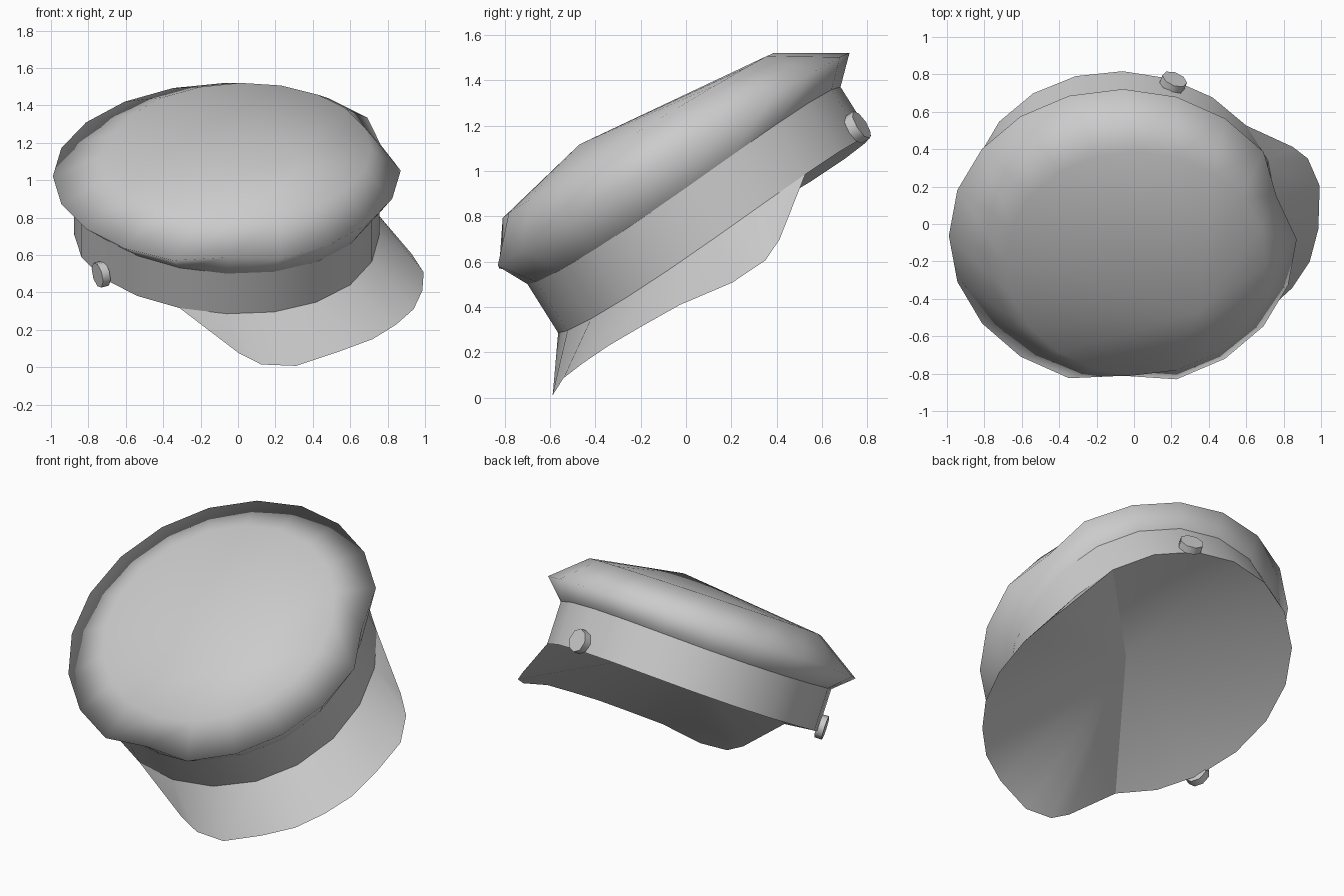
import bpy
import bmesh
from math import sin, cos, pi, radians
from mathutils import Matrix, Vector

cube = bpy.data.objects.get("Cube")
if cube:
    bpy.data.objects.remove(cube, do_unlink=True)

SIDES = 20
RADIUS = 0.816      # band radius
BAND_TOP = 0.254    # band height
SAG = 0.022         # saddle bend of the band
HOLLOW = (0, -0.10, 0.237)   # deepest point of the hollow underside

# The cap is built upright with the visor toward -y, then turned and tilted
POSE = (Matrix.Translation((-0.06, 0.13, 0.715))
        @ Matrix.Rotation(radians(32.2), 4, 'X')
        @ Matrix.Rotation(radians(54), 4, 'Z'))

grey = bpy.data.materials.new("light_grey")
grey.use_nodes = True
COLOUR = (0.6, 0.6, 0.6, 1)
grey.diffuse_color = COLOUR
grey.node_tree.nodes["Principled BSDF"].inputs["Base Color"].default_value = COLOUR


def finish(name, bm, angle=None):
    """Turn a bmesh into a posed object; angle None means smooth all over."""
    mesh = bpy.data.meshes.new(name)
    bm.to_mesh(mesh)
    bm.free()
    mesh.materials.append(grey)
    mesh.transform(POSE)
    obj = bpy.data.objects.new(name, mesh)
    bpy.context.collection.objects.link(obj)
    bpy.ops.object.select_all(action='DESELECT')
    obj.select_set(True)
    bpy.context.view_layer.objects.active = obj
    if angle is None:
        bpy.ops.object.shade_smooth()
    else:
        bpy.ops.object.shade_smooth_by_angle(angle=radians(angle))


def corner(i, radius, height, lean=0.0, forward=0.0, sag=0.0):
    """Corner i of a ring, counted from the middle of the visor."""
    a = 2 * pi * i / SIDES
    return Vector((radius * sin(a), -radius * cos(a) - forward,
                   height + lean * cos(a) - sag * cos(2 * a)))


def ring(bm, *shape, **extra):
    return [bm.verts.new(corner(i, *shape, **extra)) for i in range(SIDES)]


def bridge(bm, low, high):
    for i in range(SIDES):
        j = (i + 1) % SIDES
        bm.faces.new((low[i], low[j], high[j], high[i]))


# Band
bm = bmesh.new()
bottom = ring(bm, RADIUS, 0, sag=SAG)
top = ring(bm, RADIUS, BAND_TOP, sag=SAG)
bridge(bm, bottom, top)
finish("band", bm, 30)

# Hollow underside behind the visor
bm = bmesh.new()
bottom = ring(bm, RADIUS, 0, sag=SAG)
centre = bm.verts.new(HOLLOW)
for i in range(4, SIDES - 4):
    bm.faces.new((bottom[i + 1], bottom[i], centre))
finish("lining", bm)

# Crown: flares out from the band, folds in and rises to a peak near the visor
bm = bmesh.new()
seam = ring(bm, RADIUS, BAND_TOP, sag=SAG)
rim = ring(bm, 0.93, 0.38, lean=0.022)
for i in (3, -3):                               # pinches beside the visor
    rim[i].co.xy *= 0.93
upper = ring(bm, 0.70, 0.555, lean=0.018, forward=0.09)
bridge(bm, seam, rim)
bridge(bm, rim, upper)
peak = bm.verts.new((0, -0.5, 0.66))
for i in range(SIDES):
    bm.faces.new((upper[i], upper[(i + 1) % SIDES], peak))
finish("crown", bm)

# Visor: half outline as (sideways, forward, height), mirrored across the middle
half = [(0.186, 1.10, -0.165), (0.375, 1.02, -0.175), (0.58, 0.88, -0.215),
        (0.685, 0.725, -0.21), (0.72, 0.60, -0.165)]
end = corner(4, RADIUS, 0, sag=SAG)
half.append((end.x, -end.y, end.z))
outline = ([(-x, -f, z) for x, f, z in reversed(half)] + [(0, -1.12, -0.16)]
           + [(x, -f, z) for x, f, z in half])
bm = bmesh.new()
edge = [bm.verts.new(p) for p in outline]
n = len(half)
arc = [bm.verts.new(corner(round(i * 4 / n), RADIUS, 0, sag=SAG))
       for i in range(-n, n + 1)]               # snapped to the band corners
for i in range(2 * n):
    bm.faces.new((edge[i], edge[i + 1], arc[i + 1], arc[i]))
bmesh.ops.remove_doubles(bm, verts=bm.verts, dist=0.001)
finish("visor", bm, 40)

# Visor underside, running up into the hollow
bm = bmesh.new()
edge = [bm.verts.new(p) for p in outline]
centre = bm.verts.new(HOLLOW)
for i in range(2 * n):
    bm.faces.new((edge[i + 1], edge[i], centre))
finish("visor_underside", bm)

# Side buttons above the visor ends: position angle, facing angle, height
for name, at, facing, height in (("right_button", -108, -118, 0.05),
                                 ("left_button", 107, 107, 0.07)):
    spot = Vector((sin(radians(at)), -cos(radians(at)), 0)) * 0.83
    spot.z = height
    out = Vector((sin(radians(facing)), -cos(radians(facing)), 0))
    place = (Matrix.Translation(spot)
             @ out.to_track_quat('Z', 'Y').to_matrix().to_4x4())
    bm = bmesh.new()
    bmesh.ops.create_cone(bm, cap_ends=True, segments=8, radius1=0.07,
                          radius2=0.07, depth=0.045, matrix=place)
    finish(name, bm, 50)
